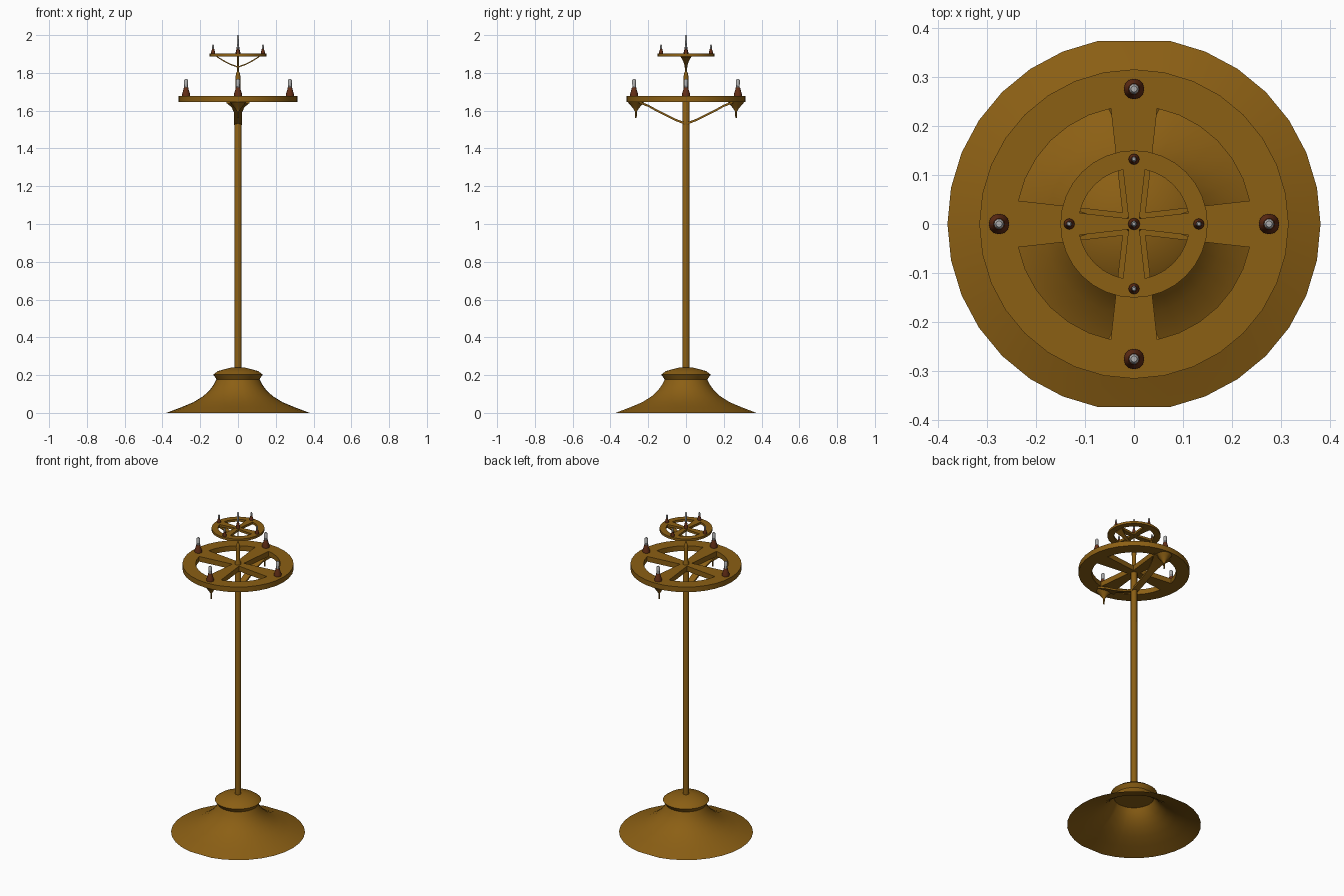
import bpy, bmesh, math
from mathutils import Vector

if "Cube" in bpy.data.objects:
    bpy.data.objects.remove(bpy.data.objects["Cube"])


def material(name, rgb):
    m = bpy.data.materials.new(name)
    m.diffuse_color = (*rgb, 1)
    m.use_nodes = True
    m.node_tree.nodes["Principled BSDF"].inputs["Base Color"].default_value = m.diffuse_color
    return m


BRASS = material("aged_brass", (0.26, 0.115, 0.007))
BROWN = material("red_brown", (0.13, 0.028, 0.008))
GREY = material("pale_grey", (0.42, 0.42, 0.42))


def finish(name, mesh, mat, angle=35):
    ob = bpy.data.objects.new(name, mesh)
    bpy.context.collection.objects.link(ob)
    mesh.materials.clear()
    mesh.materials.append(mat)
    bpy.ops.object.select_all(action='DESELECT')
    ob.select_set(True)
    bpy.context.view_layer.objects.active = ob
    bpy.ops.object.shade_smooth_by_angle(angle=math.radians(angle))
    return ob


def lathe(name, profile, mat, sides=16, at=(0, 0), skip=(), caps=True):
    """Turn (radius, z) points, listed bottom to top, round a vertical axis."""
    bm = bmesh.new()
    angles = [2 * math.pi * i / sides for i in range(sides) if i not in skip]
    rings = [[bm.verts.new((at[0] + r * math.cos(a), at[1] + r * math.sin(a), z))
              for a in angles] for r, z in profile]
    n = len(angles)
    for lo, hi in zip(rings, rings[1:]):
        for i in range(n):
            j = (i + 1) % n
            bm.faces.new((lo[i], lo[j], hi[j], hi[i]))
    bm.faces.new(rings[-1])
    if caps:
        bm.faces.new(rings[0][::-1])
    me = bpy.data.meshes.new(name)
    bm.to_mesh(me)
    bm.free()
    return finish(name, me, mat)


def wheel(name, outer, inner, hub_w, slope, z0, z1):
    """Flat ring with four tapered spokes: a filled outline with four holes."""
    cu = bpy.data.curves.new(name, 'CURVE')
    cu.dimensions, cu.fill_mode = '2D', 'BOTH'
    cu.extrude = (z1 - z0) / 2

    def loop(pts):
        sp = cu.splines.new('POLY')
        sp.points.add(len(pts) - 1)
        for p, (x, y) in zip(sp.points, pts):
            p.co = (x, y, 0, 1)
        sp.use_cyclic_u = True

    loop([(outer * math.cos(a), outer * math.sin(a))
          for a in (2 * math.pi * i / 32 for i in range(32))])
    c = hub_w / (1 - slope)
    t0 = math.asin((hub_w + slope * inner) / inner)
    for q in range(4):
        turn = q * math.pi / 2
        pts = [(c * math.sqrt(2) * math.cos(turn + math.pi / 4),
                c * math.sqrt(2) * math.sin(turn + math.pi / 4))]
        for i in range(7):
            a = turn + t0 + (math.pi / 2 - 2 * t0) * i / 6
            pts.append((inner * math.cos(a), inner * math.sin(a)))
        loop(pts)
    tmp = bpy.data.objects.new(name + "_outline", cu)
    bpy.context.collection.objects.link(tmp)
    bpy.context.view_layer.update()
    me = bpy.data.meshes.new_from_object(
        tmp.evaluated_get(bpy.context.evaluated_depsgraph_get()))
    bpy.data.objects.remove(tmp)
    bm = bmesh.new()
    bm.from_mesh(me)
    bmesh.ops.remove_doubles(bm, verts=bm.verts, dist=1e-5)
    bmesh.ops.recalc_face_normals(bm, faces=bm.faces)
    bmesh.ops.translate(bm, verts=bm.verts, vec=(0, 0, (z0 + z1) / 2))
    bm.to_mesh(me)
    bm.free()
    return finish(name, me, BRASS)


def brace(name, path, thick, direction):
    """Flat strap swept along (distance, z, half width) points."""
    bm = bmesh.new()
    d = Vector(direction)
    side = Vector((-d.y, d.x, 0))
    rings = []
    for r, z, w in path:
        c = d * r + Vector((0, 0, z))
        rings.append([bm.verts.new(c + side * sx * w + Vector((0, 0, sz * thick / 2)))
                      for sx, sz in ((-1, -1), (1, -1), (1, 1), (-1, 1))])
    for a, b in zip(rings, rings[1:]):
        for i in range(4):
            j = (i + 1) % 4
            bm.faces.new((a[i], a[j], b[j], b[i]))
    bm.faces.new(rings[0])
    bm.faces.new(rings[-1])
    bmesh.ops.recalc_face_normals(bm, faces=bm.faces)
    me = bpy.data.meshes.new(name)
    bm.to_mesh(me)
    bm.free()
    return finish(name, me, BRASS)


def candle(name, at, z, r, holder_h, candle_h):
    lathe(name + "_holder", [(r, z - 0.001), (r, z + holder_h * 0.25),
                             (r * 0.62, z + holder_h * 0.8), (r * 0.55, z + holder_h)],
          BROWN, 12, at)
    top = z + holder_h + candle_h
    lathe(name + "_candle", [(r * 0.46, z + holder_h * 0.9), (r * 0.5, top - 0.006),
                             (r * 0.3, top)], GREY, 10, at)


# Flared hollow foot (flat on its front and back rim) and the cap above it
lathe("foot", [(0.38, 0), (0.30, 0.03), (0.235, 0.057), (0.185, 0.088), (0.15, 0.12),
               (0.127, 0.152), (0.115, 0.178)], BRASS, 32, skip=(8, 24), caps=False)
lathe("foot_cap", [(0.112, 0.175), (0.131, 0.203), (0.106, 0.222), (0.035, 0.24)],
      BRASS, 32)

# Pole with slim neck and thin rod carrying the small wheel
lathe("pole", [(0.0185, 0.235), (0.0185, 1.685), (0.012, 1.70), (0.013, 1.78),
               (0.009, 1.80), (0.004, 1.81), (0.004, 1.89)], BRASS, 16)

# Wheels
wheel("large_wheel", 0.315, 0.24, 0.021, 0.11, 1.646, 1.678)
wheel("small_wheel", 0.15, 0.113, 0.010, 0.11, 1.888, 1.902)

# Braces: front and back under the large wheel, left and right under the small
BIG = [(0, 1.53, 0.02), (0.06, 1.553, 0.02), (0.15, 1.598, 0.022),
       (0.20, 1.626, 0.035), (0.25, 1.645, 0.06)]
SMALL = [(0, 1.831, 0.008), (0.04, 1.845, 0.008), (0.08, 1.866, 0.015),
         (0.115, 1.888, 0.028)]
for s, nm in ((-1, "front"), (1, "back")):
    brace("large_brace_" + nm, BIG, 0.012, (0, s, 0))
    # Turned drop under each brace end
    lathe("drop_" + nm, [(0.004, 1.56), (0.005, 1.595), (0.014, 1.61), (0.03, 1.63),
                         (0.045, 1.647)], BRASS, 16, (0, s * 0.265))
for s, nm in ((-1, "left"), (1, "right")):
    brace("small_brace_" + nm, SMALL, 0.007, (s, 0, 0))

# Candles on both wheels and one in the centre
for i, nm in enumerate(("right", "back", "left", "front")):
    c, s = round(math.cos(i * math.pi / 2)), round(math.sin(i * math.pi / 2))
    candle("large_" + nm, (0.275 * c, 0.275 * s), 1.678, 0.021, 0.045, 0.044)
    candle("small_" + nm, (0.132 * c, 0.132 * s), 1.902, 0.011, 0.025, 0.022)
candle("centre", (0, 0), 1.902, 0.012, 0.035, 0.063)
